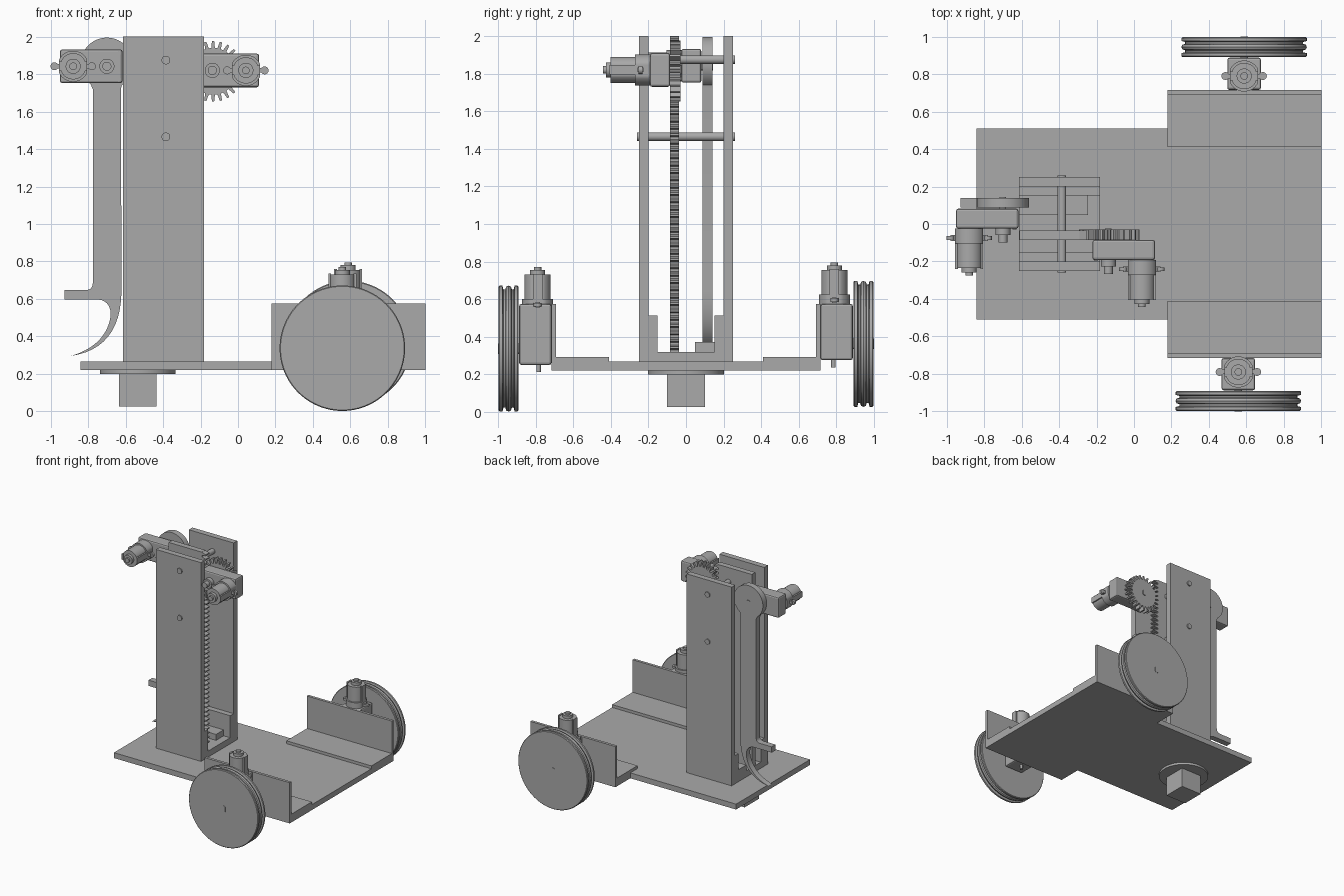
import bpy, bmesh, math
from mathutils import Matrix, Vector

if "Cube" in bpy.data.objects:
    bpy.data.objects.remove(bpy.data.objects["Cube"])

grey = bpy.data.materials.new("plain grey")
grey.use_nodes = True
grey.diffuse_color = (0.4, 0.4, 0.4, 1)
grey.node_tree.nodes["Principled BSDF"].inputs["Base Color"].default_value = (0.4, 0.4, 0.4, 1)

# Matrices that send the local z axis along the named world direction
ALONG = {
    "z": Matrix.Identity(4),
    "y": Matrix(((1, 0, 0, 0), (0, 0, 1, 0), (0, 1, 0, 0), (0, 0, 0, 1))),
    "-y": Matrix.Rotation(math.pi / 2, 4, "X"),
}


def finish(name, bm, matrix=None, smooth=False, bevel=0):
    if matrix:
        bm.transform(matrix)
    bmesh.ops.recalc_face_normals(bm, faces=bm.faces[:])
    mesh = bpy.data.meshes.new(name)
    bm.to_mesh(mesh)
    bm.free()
    mesh.materials.append(grey)
    obj = bpy.data.objects.new(name, mesh)
    bpy.context.collection.objects.link(obj)
    if bevel:
        mod = obj.modifiers.new("rounded edges", "BEVEL")
        mod.width, mod.segments = bevel, 2
    if smooth:
        bpy.ops.object.select_all(action="DESELECT")
        obj.select_set(True)
        bpy.context.view_layer.objects.active = obj
        bpy.ops.object.shade_smooth_by_angle(angle=math.radians(30))
    return obj


def box(name, x, y, z, bevel=0):
    bm = bmesh.new()
    bmesh.ops.create_cube(bm, size=1)
    ranges = (x, y, z)
    for v in bm.verts:
        v.co = Vector([(r[0] + r[1]) / 2 + c * (r[1] - r[0]) for r, c in zip(ranges, v.co)])
    return finish(name, bm, bevel=bevel)


def prism(name, outline, low, high, matrix, smooth=False, bevel=0):
    bm = bmesh.new()
    face = bm.faces.new([bm.verts.new((u, v, low)) for u, v in outline])
    top = bmesh.ops.extrude_face_region(bm, geom=[face])["geom"]
    moved = [g for g in top if isinstance(g, bmesh.types.BMVert)]
    bmesh.ops.translate(bm, verts=moved, vec=(0, 0, high - low))
    return finish(name, bm, matrix, smooth, bevel)


def circle(radius, count=48, flat=1.0):
    limit = radius * flat
    pts = []
    for i in range(count):
        a = math.tau * (i + 0.5) / count
        pts.append((max(-limit, min(limit, radius * math.cos(a))), radius * math.sin(a)))
    return pts


def rod(name, centre, direction, low, high, radius, flat=1.0):
    return prism(name, circle(radius, 48, flat), low, high,
                 Matrix.Translation(centre) @ ALONG[direction], True)


def lathe(name, profile, matrix, steps=96):
    bm = bmesh.new()
    verts = [bm.verts.new((r, 0, h)) for r, h in profile]
    edges = [bm.edges.new(pair) for pair in zip(verts, verts[1:])]
    bmesh.ops.spin(bm, geom=verts + edges, cent=(0, 0, 0), axis=(0, 0, 1),
                   angle=math.tau, steps=steps)
    bmesh.ops.remove_doubles(bm, verts=bm.verts[:], dist=0.0002)
    return finish(name, bm, matrix, True)


def bezier(a, b, c, d, steps=12):
    pts = []
    for i in range(1, steps + 1):
        t = i / steps
        s = 1 - t
        pts.append(tuple(s**3 * p + 3 * s * s * t * q + 3 * s * t * t * r + t**3 * w
                         for p, q, r, w in zip(a, b, c, d)))
    return pts


def motor(name, base, direction):
    """Flat-sided motor can standing on a gearbox face."""
    rod(name + "_collar", base, direction, 0, 0.08, 0.083, 0.9)
    rod(name + "_can", base, direction, 0.08, 0.21, 0.07, 0.9)
    rod(name + "_boss", base, direction, 0.21, 0.235, 0.04)
    rod(name + "_tip", base, direction, 0.235, 0.25, 0.02)
    place = Matrix.Translation(base) @ ALONG[direction]
    for side in (-1, 1):
        strap = [(side * 0.06, -0.025), (side * 0.075, -0.025),
                 (side * 0.075, 0.025), (side * 0.06, 0.025)]
        prism(name + "_strap", strap, 0.05, 0.215, place)
        ear = Matrix.Translation(base) @ ALONG[direction] @ Matrix.Translation((side * 0.1, 0, 0))
        prism(name + "_ear", circle(0.021, 24), 0.04, 0.06, ear, True)
    arm = [(-0.1, -0.012), (0.1, -0.012), (0.1, 0.012), (-0.1, 0.012)]
    prism(name + "_ear_bar", arm, 0.035, 0.065, place)


# Base plate, wide at the wheel end
deck = [(-0.84, -0.51), (0.18, -0.51), (0.18, -0.71), (1, -0.71),
        (1, 0.71), (0.18, 0.71), (0.18, 0.51), (-0.84, 0.51)]
prism("base_plate", deck, 0.22, 0.267, ALONG["z"])

# Caster mount under the plate
rod("caster_disc", (-0.535, 0, 0), "z", 0.2, 0.22, 0.203)
box("caster_block", (-0.635, -0.435), (-0.1, 0.1), (0.027, 0.2))

# Wheel brackets, gear motors and wheels
tyre = [(0.0, 0), (0.33, 0), (0.335, 0.005), (0.335, 0.02), (0.315, 0.025), (0.315, 0.035),
        (0.33, 0.04), (0.335, 0.052), (0.33, 0.065), (0.315, 0.07), (0.315, 0.08),
        (0.335, 0.085), (0.335, 0.1), (0.33, 0.105), (0.0, 0.105)]
for side, label, x, lift in ((-1, "right", 0.557, 0), (1, "left", 0.588, 0.025)):
    def span(a, b):
        return tuple(sorted((side * a, side * b)))
    box(label + "_bracket_foot", (0.18, 1), span(0.41, 0.71), (0.267, 0.292))
    box(label + "_bracket_wall", (0.18, 1), span(0.692, 0.716), (0.22, 0.575))
    box(label + "_wheel_gearbox", (x - 0.09, x + 0.09), span(0.716, 0.888),
        (0.25 + lift, 0.575), 0.012)
    motor(label + "_wheel_motor", (x, side * 0.79, 0.52 + lift), "z")
    rod(label + "_gearbox_pin", (x, side * 0.785, 0), "z", 0.212 + lift, 0.26 + lift, 0.012)
    axle_z = 0.337 + lift
    rod(label + "_axle", (x, 0, axle_z), "y", *span(0.88, 1.0), 0.028, 0.7)
    lathe(label + "_wheel", tyre,
          Matrix.Translation((x, side * 0.892, axle_z)) @ ALONG["y"] @ Matrix.Scale(side, 4, (0, 0, 1)))

# Tower: two tall plates joined by a low inner channel
tower_x = (-0.615, -0.182)
for side, label in ((-1, "front"), (1, "back")):
    y = sorted((side * 0.2, side * 0.25))
    box(label + "_tower_plate", tower_x, y, (0.267, 2.0))
    y = sorted((side * 0.152, side * 0.2))
    box(label + "_channel_wall", tower_x, y, (0.267, 0.512))
box("channel_floor", tower_x, (-0.2, 0.2), (0.267, 0.32))
box("channel_stop", (-0.615, -0.245), (0.047, 0.152), (0.32, 0.372))
for z in (1.465, 1.875):
    rod("cross_rod", (-0.385, 0, z), "y", -0.26, 0.26, 0.023)

# Toothed rack sliding between the plates
teeth, bottom, top = 43, 0.32, 2.0
pitch = (top - bottom) / teeth
root, crest = -0.29, -0.25
rack = [(-0.61, top), (-0.61, bottom)]
for i in range(teeth):
    z = bottom + i * pitch
    rack += [(root, z), (root, z + pitch * 0.25), (crest, z + pitch * 0.45),
             (crest, z + pitch * 0.7), (root, z + pitch * 0.95)]
rack.append((root, top))
prism("rack", rack, -0.085, -0.036, ALONG["y"])

# Pinion gear driving the rack
cogs = 24
gear = []
for i in range(cogs):
    for share, radius in ((-0.3, 0.125), (-0.14, 0.162), (0.14, 0.162), (0.3, 0.125)):
        a = math.tau * (i + share) / cogs
        gear.append((radius * math.cos(a), radius * math.sin(a)))
prism("pinion", gear, -0.085, -0.03, Matrix.Translation((-0.133, 0, 1.815)) @ ALONG["y"])

# Swinging lever with a curved claw
claw = [(-0.625, 1.72)]
claw += [(-0.70 + 0.14 * math.cos(math.radians(a)), 1.855 + 0.14 * math.sin(math.radians(a)))
         for a in range(-56, 237, 8)]
claw += [(-0.775, 1.72), (-0.775, 0.69)]
claw += bezier((-0.775, 0.69), (-0.775, 0.66), (-0.785, 0.648), (-0.815, 0.648), 6)
claw += [(-0.925, 0.648), (-0.925, 0.598), (-0.765, 0.598)]
claw += bezier((-0.765, 0.598), (-0.68, 0.6), (-0.66, 0.53), (-0.70, 0.44))
claw += bezier((-0.70, 0.44), (-0.74, 0.36), (-0.81, 0.32), (-0.895, 0.295))
claw += bezier((-0.895, 0.295), (-0.72, 0.32), (-0.625, 0.43), (-0.622, 0.64))
prism("lever", claw, 0.088, 0.14, ALONG["y"], True)

# Upper gear motors: one for the lever, one for the pinion
for label, box_x, box_y, z, motor_x, pin_x in (
        ("lever", (-0.95, -0.617), (-0.025, 0.082), 1.842, -0.88, -0.70),
        ("pinion", (-0.222, 0.112), (-0.192, -0.085), 1.82, 0.042, -0.137)):
    face = box_y[0]
    box(label + "_gearbox", box_x, box_y, (z - 0.09, z + 0.09), 0.012)
    motor(label + "_motor", (motor_x, face, z), "-y")
    rod(label + "_boss", (pin_x, face, z), "-y", 0, 0.035, 0.04)
    rod(label + "_pin", (pin_x, face, z), "-y", 0.035, 0.075, 0.024)
    rod(label + "_shaft", (pin_x, 0, z), "y", box_y[1] - 0.01, box_y[1] + 0.062, 0.025, 0.7)
    for sign in (-1, 1):
        edge = box_x[1] - 0.02 if label == "lever" else box_x[0] + 0.02
        rod(label + "_screw", (edge, face, z + sign * 0.07), "-y", 0, 0.004, 0.011)
